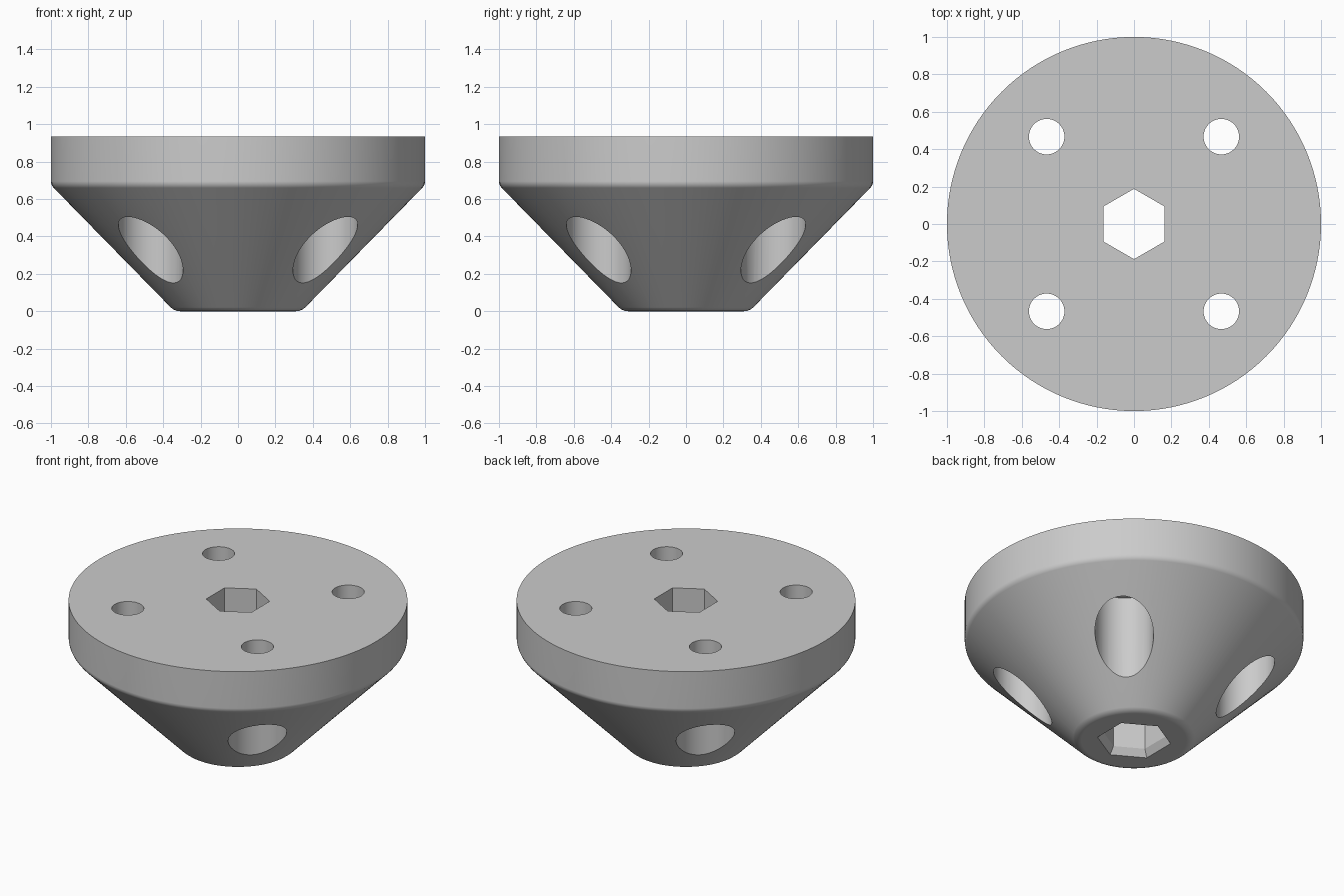
import bpy
import bmesh
from math import sin, cos, pi, radians

cube = bpy.data.objects.get("Cube")
if cube:
    bpy.data.objects.remove(cube, do_unlink=True)

grey = bpy.data.materials.new("plain grey")
grey.use_nodes = True
colour = (0.6, 0.6, 0.6, 1)
grey.diffuse_color = colour
grey.node_tree.nodes["Principled BSDF"].inputs["Base Color"].default_value = colour


def turned(name, profile, sides, place=(0, 0, 0), phase=0.0):
    """Closed solid turned about z from (radius, height) points, bottom to top."""
    bm = bmesh.new()
    rings = []
    for r, z in profile:
        angles = [phase + 2 * pi * i / sides for i in range(sides)]
        rings.append([bm.verts.new((r * cos(a), r * sin(a), z)) for a in angles])
    for low, high in zip(rings, rings[1:]):
        for i in range(sides):
            j = (i + 1) % sides
            bm.faces.new((low[i], low[j], high[j], high[i]))
    bm.faces.new(rings[0][::-1])
    bm.faces.new(rings[-1])
    mesh = bpy.data.meshes.new(name)
    bm.to_mesh(mesh)
    bm.free()
    mesh.materials.append(grey)
    obj = bpy.data.objects.new(name, mesh)
    obj.location = place
    bpy.context.collection.objects.link(obj)
    return obj


def fillet(r, z, radius, start, end, steps=3):
    """Arc points around a centre, angles measured from the outward direction."""
    for i in range(steps + 1):
        a = radians(start + (end - start) * i / steps)
        yield r + radius * cos(a), z + radius * sin(a)


# Conical body with a straight rim and softened corners
profile = [*fillet(0.31, 0.07, 0.07, -90, -45),
           *fillet(0.95, 0.695, 0.05, -45, 0),
           (1.0, 0.935)]
body = turned("tapered_body", profile, 128)

# Hexagonal bore, flared at the bottom, and four counterbored screw holes
cutters = [turned("hex_bore_cutter",
                  [(0.25, -0.045), (0.188, 0.045), (0.188, 1.1)], 6, phase=pi / 2)]
hole = [(0.173, -0.1), (0.173, 0.69), (0.095, 0.69), (0.095, 1.1)]
for x in (-0.467, 0.467):
    for y in (-0.467, 0.467):
        cutters.append(turned("screw_hole_cutter", hole, 48, (x, y, 0)))

bpy.ops.object.select_all(action="DESELECT")
bpy.context.view_layer.objects.active = body
body.select_set(True)
for cutter in cutters:
    cutter.hide_render = True
    cut = body.modifiers.new("cut", "BOOLEAN")
    cut.operation = "DIFFERENCE"
    cut.solver = "EXACT"
    cut.object = cutter
    bpy.ops.object.modifier_apply(modifier=cut.name)
for cutter in cutters:
    bpy.data.objects.remove(cutter, do_unlink=True)

# Smooth shading that keeps hole edges sharp and large faces even
bpy.ops.object.shade_smooth_by_angle(angle=radians(30))
even = body.modifiers.new("even shading", "WEIGHTED_NORMAL")
even.keep_sharp = True
